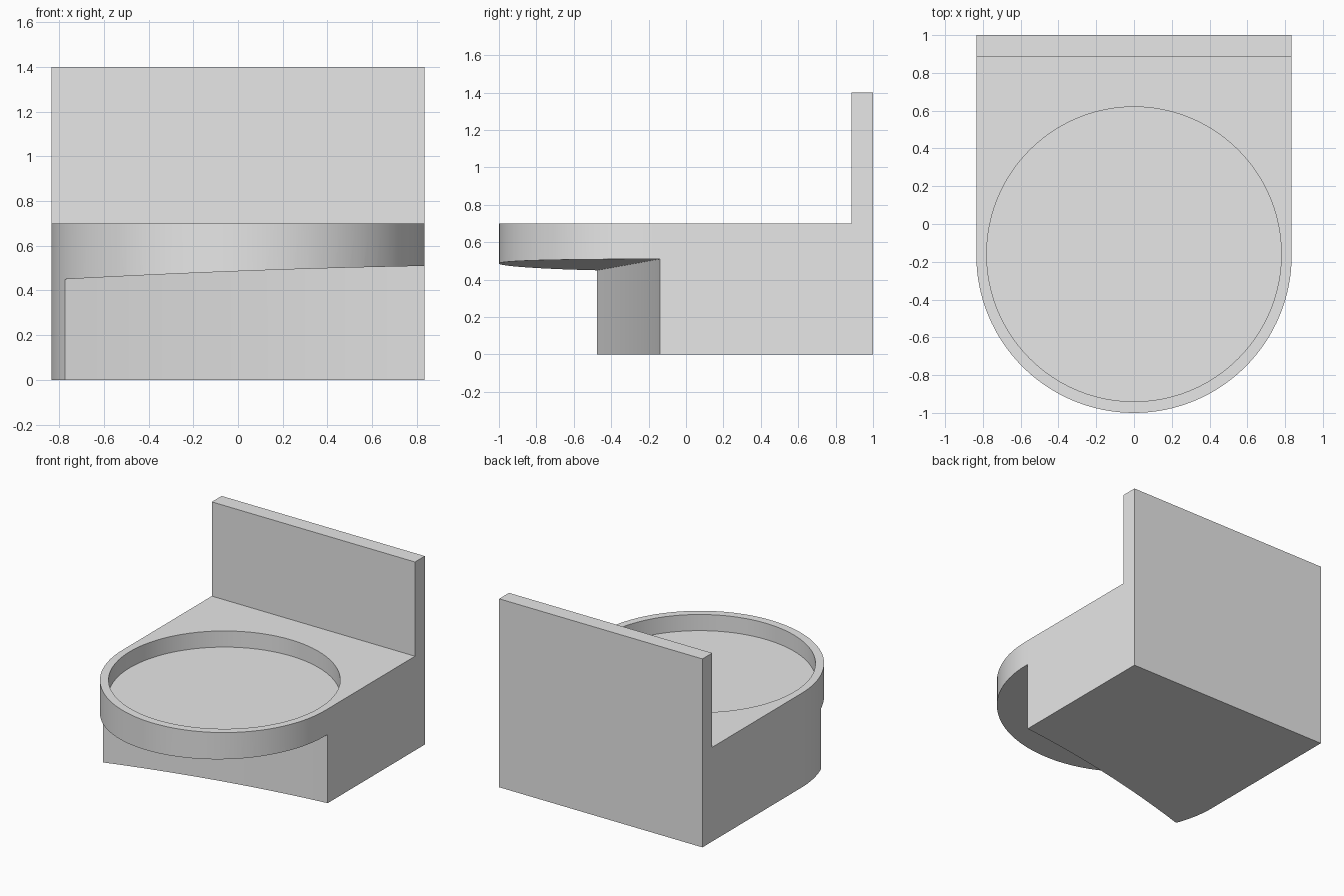
import bpy, bmesh, math

cube = bpy.data.objects.get("Cube")
if cube:
    bpy.data.objects.remove(cube, do_unlink=True)

RADIUS = 0.835      # half width and radius of the rounded front
CENTRE_Y = -0.165   # centre of the rounded front
SEAT_Z = 0.7
HEIGHT = 1.4


def new_object(name, bm):
    bmesh.ops.recalc_face_normals(bm, faces=bm.faces)
    mesh = bpy.data.meshes.new(name)
    bm.to_mesh(mesh)
    bm.free()
    obj = bpy.data.objects.new(name, mesh)
    bpy.context.collection.objects.link(obj)
    return obj


def prism(name, outline, z0, z1):
    """Extrude an xy outline from z0 up to z1; z1 may be a function of x."""
    top = z1 if callable(z1) else (lambda x: z1)
    bm = bmesh.new()
    low = [bm.verts.new((x, y, z0)) for x, y in outline]
    high = [bm.verts.new((x, y, top(x))) for x, y in outline]
    n = len(outline)
    for i in range(n):
        j = (i + 1) % n
        bm.faces.new((low[i], low[j], high[j], high[i]))
    bm.faces.new(low)
    if callable(z1):
        # strips between matching front and back points
        for i in range(n // 2 - 1):
            bm.faces.new((high[i], high[i + 1], high[n - 2 - i], high[n - 1 - i]))
    else:
        bm.faces.new(high)
    return new_object(name, bm)


def arc(radius, cy, start, end, steps):
    angles = [start + (end - start) * i / steps for i in range(steps + 1)]
    return [(radius * math.cos(a), cy + radius * math.sin(a)) for a in angles]


def wall_y(x):
    """Plan curve of the hollow front wall."""
    t = 0.835 - x
    return -0.14 - 0.108 * t - 0.0622 * t * t


def ceiling_z(x):
    return 0.51 + 0.179 * (wall_y(x) + 0.14)


# Body: rounded-front block
outline = arc(RADIUS, CENTRE_Y, math.pi, 2 * math.pi, 64)
outline += [(RADIUS, 1), (-RADIUS, 1)]
body = prism("holder_body", outline, 0, HEIGHT)

# Cutters: space ahead of the back panel, round recess, undercut front
cutters = [
    prism("panel_cutter", [(-1.2, -1.3), (1.2, -1.3), (1.2, 0.885), (-1.2, 0.885)],
          SEAT_Z, HEIGHT + 0.2),
    prism("recess_cutter", arc(0.78, -0.16, 0, 2 * math.pi, 96)[:-1], 0.58, SEAT_Z + 0.1),
]
xs = [-1 + 2 * i / 32 for i in range(33)]
front = [(x, -1.3) for x in xs]
back = [(x, wall_y(x)) for x in reversed(xs)]
cutters.append(prism("undercut_cutter", front + back, -0.2, ceiling_z))

bpy.context.view_layer.objects.active = body
for cutter in cutters:
    cutter.hide_render = True
    mod = body.modifiers.new(cutter.name, 'BOOLEAN')
    mod.operation = 'DIFFERENCE'
    mod.solver = 'EXACT'
    mod.object = cutter
    bpy.ops.object.modifier_apply(modifier=mod.name)
    bpy.data.objects.remove(cutter, do_unlink=True)

# Plain grey material
grey = bpy.data.materials.new("light_grey")
grey.use_nodes = True
colour = (0.8, 0.8, 0.8, 1)
grey.diffuse_color = colour
grey.node_tree.nodes["Principled BSDF"].inputs["Base Color"].default_value = colour
body.data.materials.clear()
body.data.materials.append(grey)

for obj in bpy.context.selected_objects:
    obj.select_set(False)
body.select_set(True)
bpy.ops.object.shade_smooth_by_angle(angle=math.radians(25))
